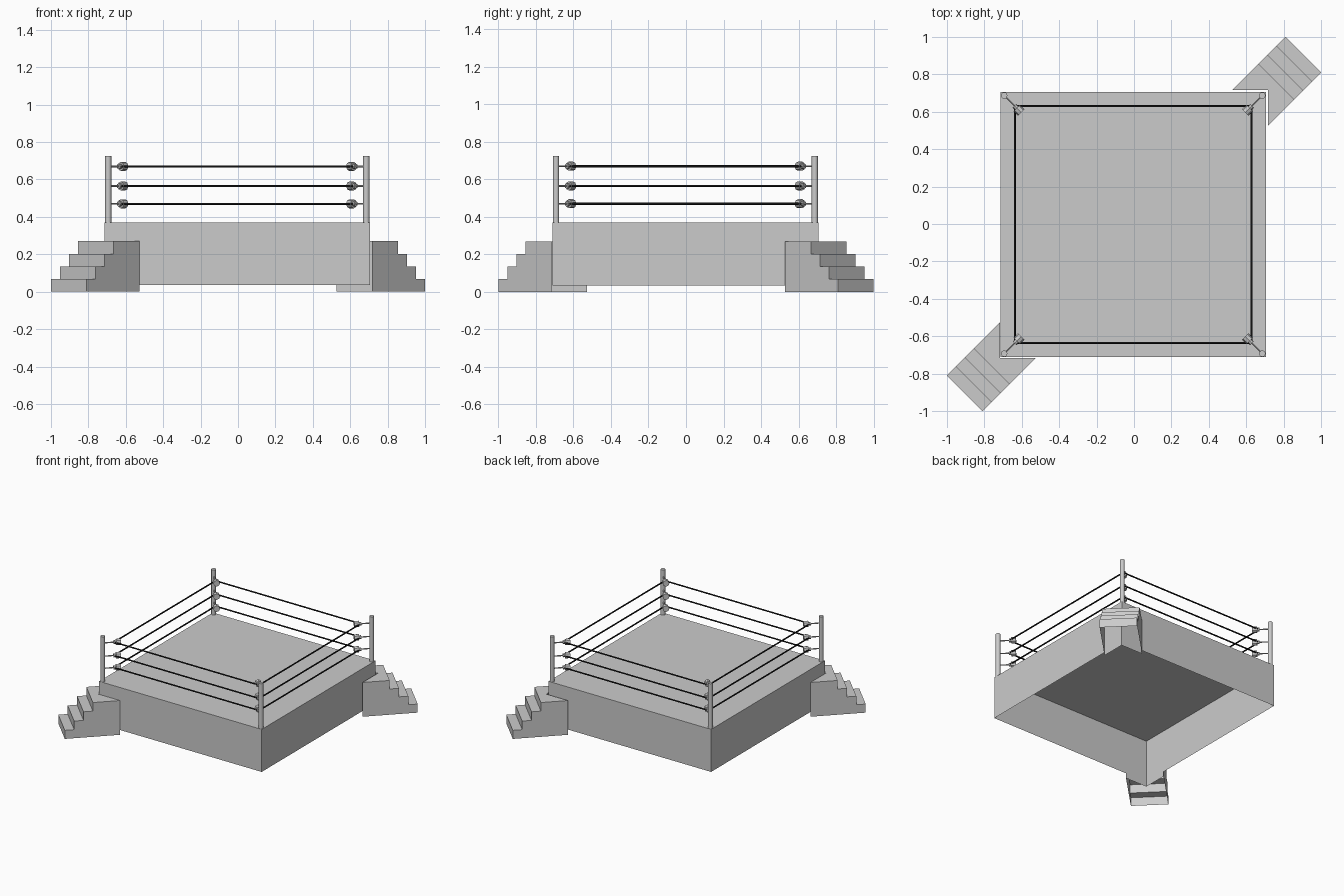
import bpy, bmesh, math
from mathutils import Vector

if "Cube" in bpy.data.objects:
    bpy.data.objects.remove(bpy.data.objects["Cube"])

CX, CY = -0.004, -0.003      # ring centre
HALF, Z0, Z1 = 0.709, 0.035, 0.37
POST, ROPE, PAD = 0.69, 0.633, 0.612
HEIGHTS = (0.47, 0.565, 0.67)


def material(name, rgb):
    m = bpy.data.materials.new(name)
    m.diffuse_color = (*rgb, 1)
    m.use_nodes = True
    m.node_tree.nodes["Principled BSDF"].inputs["Base Color"].default_value = m.diffuse_color
    return m


grey = material("light grey", (0.6, 0.6, 0.6))
black = material("rope black", (0.01, 0.01, 0.01))


def mesh_object(name, verts, faces, mat):
    me = bpy.data.meshes.new(name)
    me.from_pydata(verts, [], faces)
    me.materials.append(mat)
    bm = bmesh.new()
    bm.from_mesh(me)
    bmesh.ops.recalc_face_normals(bm, faces=bm.faces)
    bm.to_mesh(me)
    bm.free()
    ob = bpy.data.objects.new(name, me)
    bpy.context.collection.objects.link(ob)
    return ob


def rod(name, a, b, r, mat, sides=8, smooth=True):
    a, b = Vector(a), Vector(b)
    bpy.ops.mesh.primitive_cylinder_add(vertices=sides, radius=r, depth=(b - a).length,
                                        location=(a + b) / 2)
    ob = bpy.context.object
    ob.name = name
    ob.rotation_euler = (b - a).to_track_quat('Z', 'Y').to_euler()
    ob.data.materials.append(mat)
    if smooth:
        bpy.ops.object.shade_smooth_by_angle(angle=math.radians(50))
    return ob


# Platform: shell with open underside
corners = [(-1, -1), (1, -1), (1, 1), (-1, 1)]
verts = [(CX + x * HALF, CY + y * HALF, z) for z in (Z0, Z1) for x, y in corners]
platform = mesh_object("platform", verts, [(4, 5, 6, 7)] +
                       [(i, (i + 1) % 4, (i + 1) % 4 + 4, i + 4) for i in range(4)], grey)

# Corner posts, turnbuckle rods and pads
for sx, sy in corners:
    def at(d, z):
        return (CX + sx * d, CY + sy * d, z)
    rod("corner_post", at(POST, Z1), at(POST, 0.725), 0.017, grey, 12)
    for z in HEIGHTS:
        rod("turnbuckle_rod", at(POST, z), at(PAD, z), 0.005, grey, 6)
        rod("turnbuckle_pad", at(PAD - 0.013, z), at(PAD + 0.011, z), 0.024, grey, 8, False)
        rod("turnbuckle_collar", at(PAD + 0.011, z), at(PAD + 0.023, z), 0.014, grey, 8, False)

# Ropes on all four sides
for i in range(4):
    (ax, ay), (bx, by) = corners[i], corners[(i + 1) % 4]
    for z in HEIGHTS:
        rod("rope", (CX + ax * ROPE, CY + ay * ROPE, z),
            (CX + bx * ROPE, CY + by * ROPE, z), 0.0055, black, 8)

# Corner stairs: open-bottomed shells, notched round the platform corner
W = 0.19 / math.sqrt(2)                       # half width
OUT = (1.0 + 0.81) / math.sqrt(2)             # outer end along the diagonal
RISE = 0.0675
GOING = 0.048 * math.sqrt(2)
NOTCH = 0.717 * math.sqrt(2)                  # notch apex along the diagonal


def stairs(name, s):
    def p(d, w, z):
        return (s * (d - w) / math.sqrt(2), s * (d + w) / math.sqrt(2), z)
    profile = []                              # stepped outline, bottom to top
    for i in range(4):
        d = OUT - i * GOING
        profile += [(d, i * RISE), (d, (i + 1) * RISE)]
    n, back, top = len(profile), NOTCH - W, 4 * RISE
    v = [p(d, w, z) for w in (-W, W) for d, z in profile]
    f = [(i, i + 1, n + i + 1, n + i) for i in range(n - 1)]
    b = len(v)
    v += [p(back, -W, 0), p(back, -W, top), p(NOTCH, 0, 0),
          p(NOTCH, 0, top), p(back, W, 0), p(back, W, top)]
    f += [tuple(range(n)) + (b + 1, b), tuple(range(n, 2 * n)) + (b + 5, b + 4),
          (b, b + 1, b + 3, b + 2), (b + 2, b + 3, b + 5, b + 4),
          (n - 1, b + 1, b + 3, b + 5, 2 * n - 1)]
    mesh_object(name, v, f, grey)


stairs("back_right_stairs", 1)
stairs("front_left_stairs", -1)
